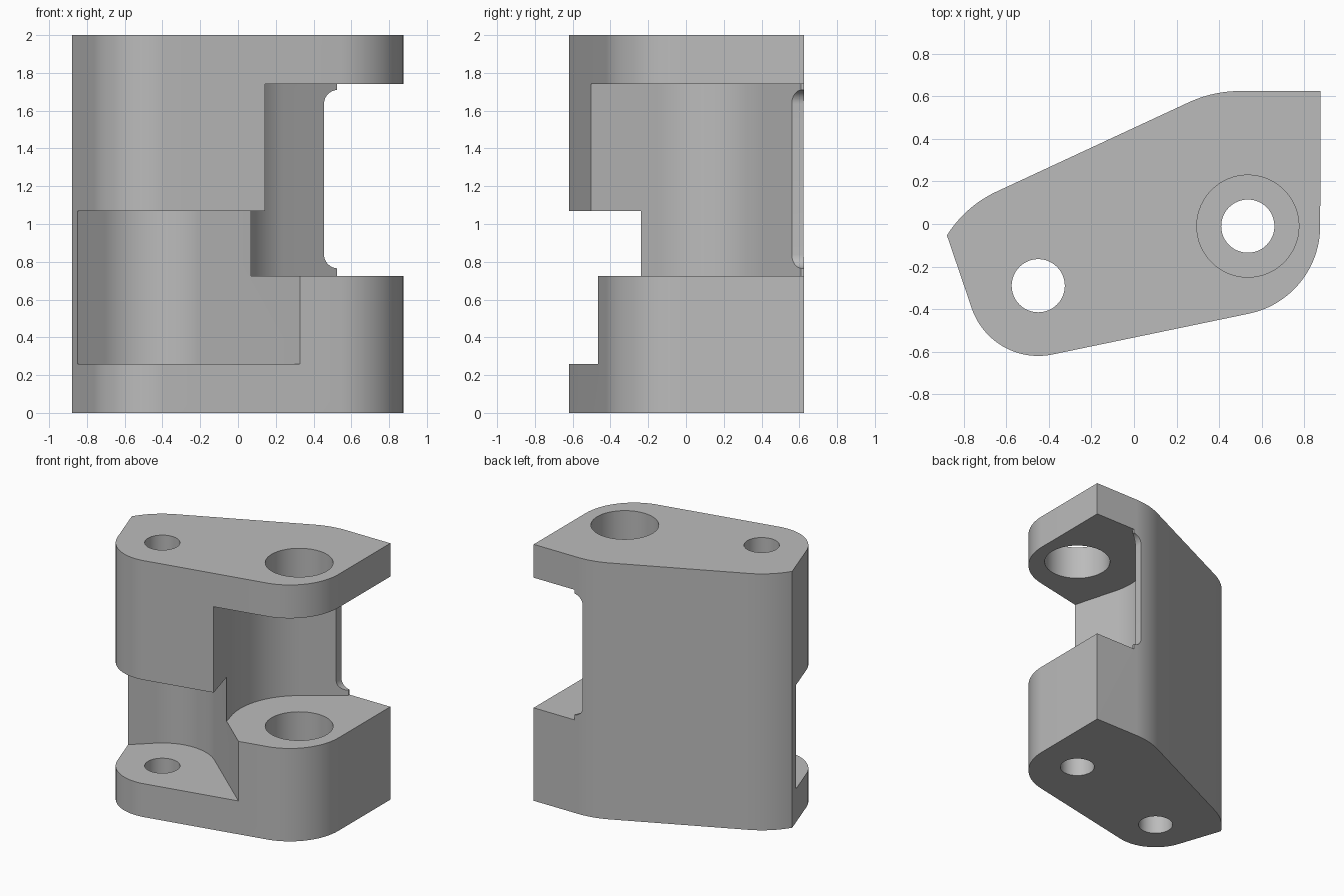
import bpy, bmesh
from math import radians, cos, sin
from mathutils import Matrix

cube = bpy.data.objects.get("Cube")
if cube:
    bpy.data.objects.remove(cube, do_unlink=True)

grey = bpy.data.materials.new("plain_grey")
GREY = (0.5, 0.5, 0.5, 1)
grey.use_nodes = True
grey.diffuse_color = GREY
grey.node_tree.nodes["Principled BSDF"].inputs["Base Color"].default_value = GREY


def arc(cx, cy, r, start, end, steps=24):
    """Points along an arc, angles in degrees."""
    angles = [radians(start + (end - start) * i / steps) for i in range(steps + 1)]
    return [(cx + r * cos(a), cy + r * sin(a)) for a in angles]


def prism(name, outline, low, high):
    """Extrude a closed outline upwards from low to high."""
    bm = bmesh.new()
    face = bm.faces.new([bm.verts.new((x, y, low)) for x, y in outline])
    top = bmesh.ops.extrude_face_region(bm, geom=[face])["geom"]
    bmesh.ops.translate(bm, vec=(0, 0, high - low),
                        verts=[v for v in top if isinstance(v, bmesh.types.BMVert)])
    bmesh.ops.recalc_face_normals(bm, faces=bm.faces)
    mesh = bpy.data.meshes.new(name)
    bm.to_mesh(mesh)
    bm.free()
    mesh.materials.append(grey)
    obj = bpy.data.objects.new(name, mesh)
    bpy.context.collection.objects.link(obj)
    return obj


# Pivot positions
LEFT = (-0.45, -0.29)
RIGHT = (0.535, -0.01)

# Block: rounded wedge outline
outline = (arc(*LEFT, 0.33, 199, 281.5)
           + arc(0.455, -0.01, 0.42, -78.5, 0)
           + [(0.877, 0.625)]
           + arc(0.5, 0.045, 0.58, 90, 114.4)
           + arc(-0.416, -0.343, 0.546, 114.4, 148))
block = prism("bracket_block", outline, 0, 2)

# Cavity around the large bore, open to the side
cavity = prism("cavity_cutter",
               [(1.2, 0.9), (0.525, 0.9), (0.525, 0.61)]
               + arc(*RIGHT, 0.51, 125, 197)
               + [(0.145, -0.51), (0.235, -0.81), (1.2, -0.81)], 0.725, 1.74)

# Notch around the small bore, open to the front
notch = prism("notch_cutter",
              [(0.335, -0.47)] + arc(*LEFT, 0.38, 48.9, 132)
              + [(-0.848, -0.14), (-1.2, -0.46), (-1.2, -1), (0.94, -1)], 0.26, 1.07)

# Rounded slot through the back wall
slot = prism("slot_cutter",
             [(1.2, 0.765)] + arc(0.53, 0.84, 0.075, 270, 180, 10)
             + arc(0.53, 1.635, 0.075, 180, 90, 10) + [(1.2, 1.71)], 0, 0.4)
slot.data.transform(Matrix.Translation((0, 0.9, 0)) @ Matrix.Rotation(radians(90), 4, "X"))

# Bores, with a wide counterbore from the top
left_bore = prism("left_bore_cutter", arc(*LEFT, 0.125, 0, 352.5, 47), -0.1, 2.1)
right_bore = prism("right_bore_cutter", arc(*RIGHT, 0.125, 0, 352.5, 47), -0.1, 2.1)
counterbore = prism("counterbore_cutter", arc(*RIGHT, 0.24, 0, 354, 59), 0.3, 2.1)

cutters = [cavity, notch, slot, left_bore, right_bore, counterbore]
for cutter in cutters:
    cutter.hide_render = True
    mod = block.modifiers.new(cutter.name, "BOOLEAN")
    mod.operation = "DIFFERENCE"
    mod.solver = "EXACT"
    mod.object = cutter

# Bake the cuts and drop the helpers
graph = bpy.context.evaluated_depsgraph_get()
cut_mesh = bpy.data.meshes.new_from_object(block.evaluated_get(graph))
block.modifiers.clear()
block.data = cut_mesh
for cutter in cutters:
    bpy.data.objects.remove(cutter, do_unlink=True)

bpy.ops.object.select_all(action="DESELECT")
block.select_set(True)
bpy.context.view_layer.objects.active = block
bpy.ops.object.shade_smooth_by_angle(angle=radians(20))
